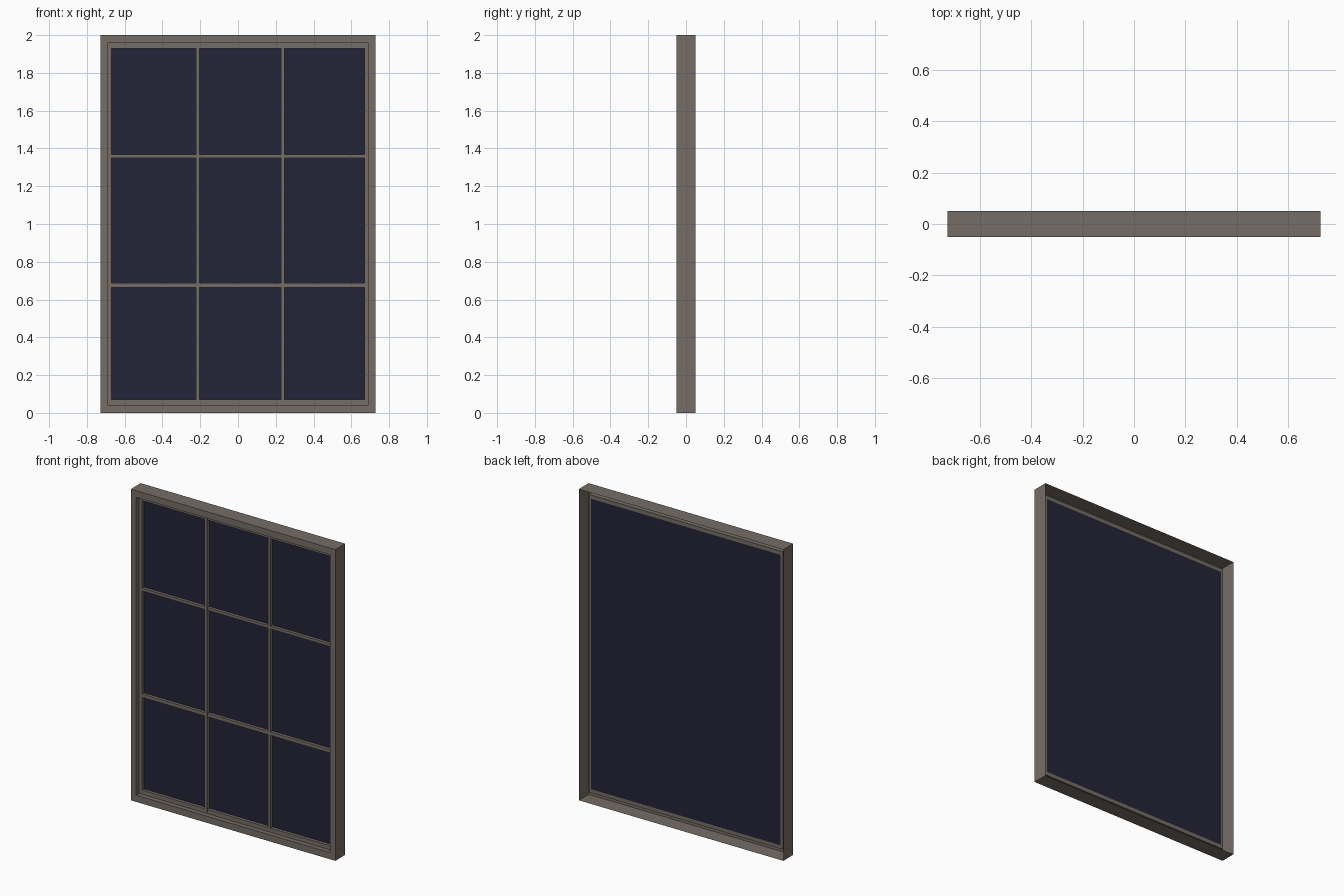
import bpy, bmesh

if "Cube" in bpy.data.objects:
    bpy.data.objects.remove(bpy.data.objects["Cube"])

W, H = 0.727, 2.0          # half width and height of the window


def material(name, rgb):
    m = bpy.data.materials.new(name)
    m.diffuse_color = (*rgb, 1.0)
    m.use_nodes = True
    m.node_tree.nodes["Principled BSDF"].inputs["Base Color"].default_value = m.diffuse_color
    return m


TRIM = material("grey_brown_trim", (0.180, 0.154, 0.133))
GLASS = material("dark_blue_glass", (0.017, 0.018, 0.038))


def finish(name, bm, mat):
    mesh = bpy.data.meshes.new(name)
    bm.to_mesh(mesh)
    bm.free()
    mesh.materials.append(mat)
    ob = bpy.data.objects.new(name, mesh)
    bpy.context.collection.objects.link(ob)
    return ob


def rect(bm, ix, iz, y):
    """Rectangle of verts inset from the outline by ix, iz at depth y."""
    x = W - ix
    return [bm.verts.new(p) for p in
            ((-x, y, iz), (x, y, iz), (x, y, H - iz), (-x, y, H - iz))]


def ring(name, profile, closed):
    """Sweep an (inset x, inset z, y) profile around the window outline."""
    bm = bmesh.new()
    loops = [rect(bm, *p) for p in profile]
    pairs = list(zip(loops, loops[1:]))
    if closed:
        pairs.append((loops[-1], loops[0]))
    for a, b in pairs:
        for i in range(4):
            j = (i + 1) % 4
            bm.faces.new((a[i], a[j], b[j], b[i]))
    return finish(name, bm, TRIM)


def bar(name, x0, x1, z0, z1, y0, y1):
    bm = bmesh.new()
    bmesh.ops.create_cube(bm, size=1)
    for v in bm.verts:
        v.co = ((x0 + x1) / 2 + v.co.x * (x1 - x0),
                (y0 + y1) / 2 + v.co.y * (y1 - y0),
                (z0 + z1) / 2 + v.co.z * (z1 - z0))
    return finish(name, bm, TRIM)


# Outer casing: thin shell, open at the back
ring("outer_casing", [(0, 0, 0.05), (0, 0, -0.05),
                      (0.038, 0.043, -0.05), (0.038, 0.043, -0.02)], False)

# Recessed sash around the glass
ring("sash", [(0.038, 0.043, -0.02), (0.058, 0.07, -0.02),
              (0.058, 0.07, 0.0), (0.038, 0.043, 0.0)], True)

# Glass sheet
bm = bmesh.new()
bm.faces.new(rect(bm, 0.054, 0.067, 0.001))
finish("glass_pane", bm, GLASS)

# Glazing bars
for i, x in enumerate((-0.213, 0.236)):
    bar(f"vertical_bar_{i + 1}", x - 0.009, x + 0.009, 0.05, H - 0.05, -0.021, 0.0)
for i, (z, h) in enumerate(((0.676, 0.011), (1.358, 0.009))):
    bar(f"horizontal_bar_{i + 1}", -0.68, 0.68, z - h, z + h, -0.019, 0.0)
